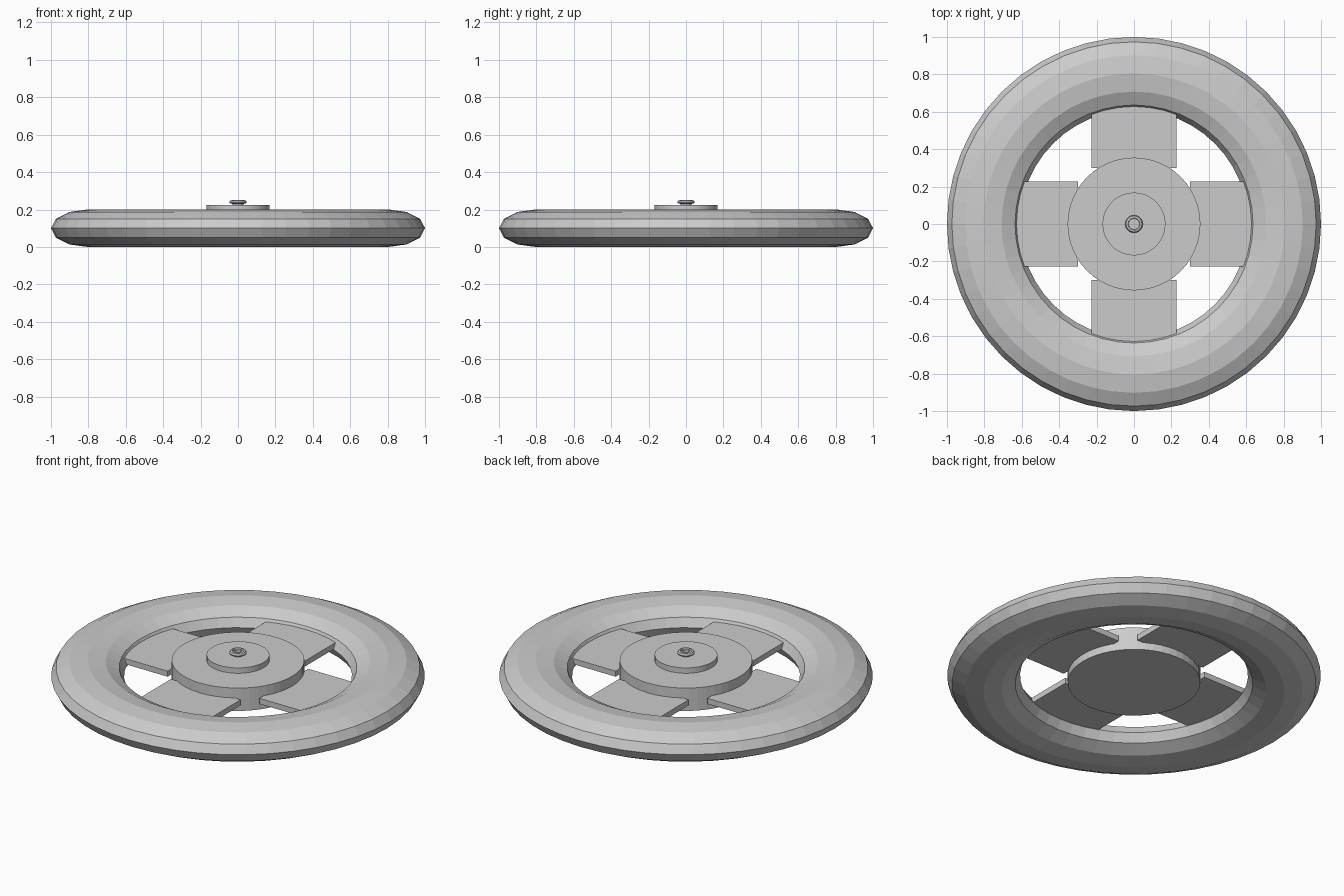
import bpy
from math import cos, sin, pi

cube = bpy.data.objects.get("Cube")
if cube:
    bpy.data.objects.remove(cube, do_unlink=True)

GREY = (0.6, 0.6, 0.6, 1.0)
metal = bpy.data.materials.new("light grey")
metal.use_nodes = True
metal.diffuse_color = GREY
metal.node_tree.nodes["Principled BSDF"].inputs["Base Color"].default_value = GREY


def finish(name):
    obj = bpy.context.object
    obj.name = name
    obj.data.materials.append(metal)
    return obj


def disc(name, radius, bottom, top, sides=48):
    bpy.ops.mesh.primitive_cylinder_add(vertices=sides, radius=radius, depth=top - bottom,
                                        location=(0, 0, (bottom + top) / 2))
    return finish(name)


def block(name, size, centre):
    bpy.ops.mesh.primitive_cube_add(size=1, location=centre)
    obj = finish(name)
    for v in obj.data.vertices:
        v.co = [c * s for c, s in zip(v.co, size)]
    return obj


def lathe(name, profile, sides):
    """Revolve (radius, height) points; the ends become capped faces."""
    verts = [(r * cos(2 * pi * i / sides), r * sin(2 * pi * i / sides), z)
             for r, z in profile for i in range(sides)]
    faces = [(k * sides + i, k * sides + (i + 1) % sides,
              (k + 1) * sides + (i + 1) % sides, (k + 1) * sides + i)
             for k in range(len(profile) - 1) for i in range(sides)]
    last = (len(profile) - 1) * sides
    faces += [tuple(reversed(range(sides))), tuple(range(last, last + sides))]
    mesh = bpy.data.meshes.new(name)
    mesh.from_pydata(verts, [], faces)
    obj = bpy.data.objects.new(name, mesh)
    bpy.context.collection.objects.link(obj)
    mesh.materials.append(metal)
    return obj


# Flattened faceted rim
bpy.ops.mesh.primitive_torus_add(major_segments=48, minor_segments=12,
                                 major_radius=0.805, minor_radius=0.195,
                                 location=(0, 0, 0.1))
rim = finish("rim")
for v in rim.data.vertices:
    v.co.z *= 0.1 / 0.195

# Four broad flat spokes, starting inside the hub and ending inside the rim
for name, dx, dy in (("left_spoke", 1, 0), ("right_spoke", -1, 0),
                     ("back_spoke", 0, 1), ("front_spoke", 0, -1)):
    size = (0.4, 0.456, 0.033) if dx else (0.456, 0.4, 0.033)
    block(name, size, (dx * 0.5, dy * 0.5, 0.118))

# Hub and raised centre cap
disc("hub", 0.355, 0.058, 0.193)
disc("centre_cap", 0.168, 0.18, 0.225)

# Screw with a dished head and a cross in the dish
lathe("screw", [(0.03, 0.215), (0.03, 0.23), (0.045, 0.234), (0.047, 0.24),
                (0.042, 0.248), (0.032, 0.25), (0.029, 0.241)], 24)
block("screw_cross_across", (0.05, 0.012, 0.006), (0, 0, 0.243))
block("screw_cross_along", (0.012, 0.05, 0.006), (0, 0, 0.243))
